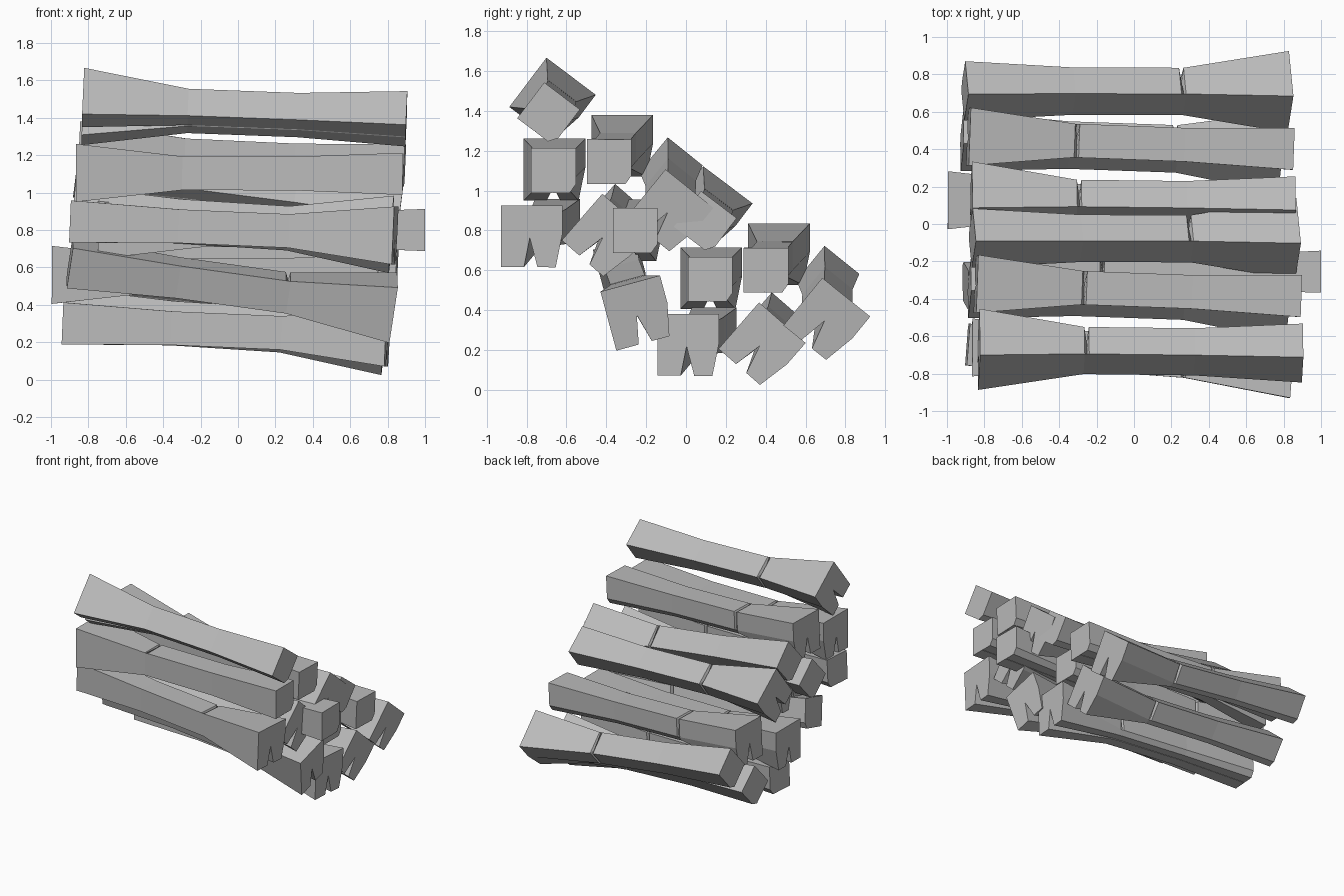
import bpy, bmesh
from math import radians, sin, cos
from mathutils import Vector

cube = bpy.data.objects.get("Cube")
if cube:
    bpy.data.objects.remove(cube)

wood = bpy.data.materials.new("pale_grey_wood")
wood.use_nodes = True
GREY = (0.5, 0.5, 0.5, 1)
wood.diffuse_color = GREY
wood.node_tree.nodes["Principled BSDF"].inputs["Base Color"].default_value = GREY


def section(size, chamfer, slit, nick=0.0):
    """Square section with one chamfered corner, a split below and a nicked top corner."""
    cx, cz = chamfer
    pts = [(-.5, .5), (.5 - nick, .5 - nick * .5), (.5, cz), (cx, -.5),
           (slit * .1, -.5), (-.03, -.5 + slit * .5), (-.03 - slit * .1, -.5), (-.5, -.5)]
    return [(a * size, b * size) for a, b in pts]


# rings from the wide split end to the narrow end: position, section
WIDE, WAIST, NARROW = .31, .18, .225
BLUNT = (.36, -.3)
RINGS = [
    (0, section(WIDE, (.39, .04), .95)),
    (.325, section(WAIST, BLUNT, .08)),
    (.332, section(WAIST, BLUNT, .06, .4)),
    (.339, section(WAIST, BLUNT, .05)),
    (.665, section(WAIST, BLUNT, .02)),
    (1, section(NARROW, BLUNT, .02)),
]


def log(name, wide, narrow, roll=0):
    """Log running between the centres of its two ends, rolled about its axis."""
    wide, narrow = Vector(wide), Vector(narrow)
    axis = (narrow - wide).normalized()
    if axis.x < 0:
        axis = -axis
    side = Vector((0, 1, 0))
    side = (side - axis * side.dot(axis)).normalized()
    up = axis.cross(side)
    c, s = cos(radians(roll)), sin(radians(roll))
    bm = bmesh.new()
    loops = []
    for t, pts in RINGS:
        centre = wide.lerp(narrow, t)
        loops.append([bm.verts.new(centre + side * (a * c + b * s) + up * (b * c - a * s))
                      for a, b in pts])
    n = len(loops[0])
    for r0, r1 in zip(loops, loops[1:]):
        for i in range(n):
            j = (i + 1) % n
            bm.faces.new((r0[i], r0[j], r1[j], r1[i]))
    bm.faces.new(loops[0])
    bm.faces.new(loops[-1])
    bmesh.ops.recalc_face_normals(bm, faces=bm.faces)
    mesh = bpy.data.meshes.new(name)
    bm.to_mesh(mesh)
    bm.free()
    mesh.materials.append(wood)
    bpy.context.collection.objects.link(bpy.data.objects.new(name, mesh))


# logs repeated in an upper and a lower stack
STACK = [
    ("ridge_log", (-.83, -.67, 1.45), (.9, -.69, 1.385), 37),
    ("front_log", (-.865, -.66, 1.105), (.88, -.665, 1.1), 0),
    ("middle_log", (-.845, -.32, 1.225), (.89, -.385, 1.145), 0),
    ("outer_log", (.865, -.08, .89), (-.865, -.075, 1.11), 39),
    ("base_log", (.84, -.775, .77), (-.89, -.645, .845), 0),
    ("inner_log", (.82, -.405, .765), (-.88, -.345, .875), 41),
]
for stack, shift in (("upper", Vector((0, 0, 0))), ("lower", Vector((-.04, .787, -.545)))):
    for name, wide, narrow, roll in STACK:
        extra = Vector((-.09, 0, 0)) if (stack, name) == ("lower", "front_log") else Vector()
        log(stack + "_" + name, Vector(wide) + shift + extra, Vector(narrow) + shift + extra, roll)

# two loose logs wedged between the stacks
log("protruding_log", (-.75, -.27, .8), (1, -.255, .8))
log("slanted_log", (.83, -.24, .385), (-.9, -.33, .625), -15)
